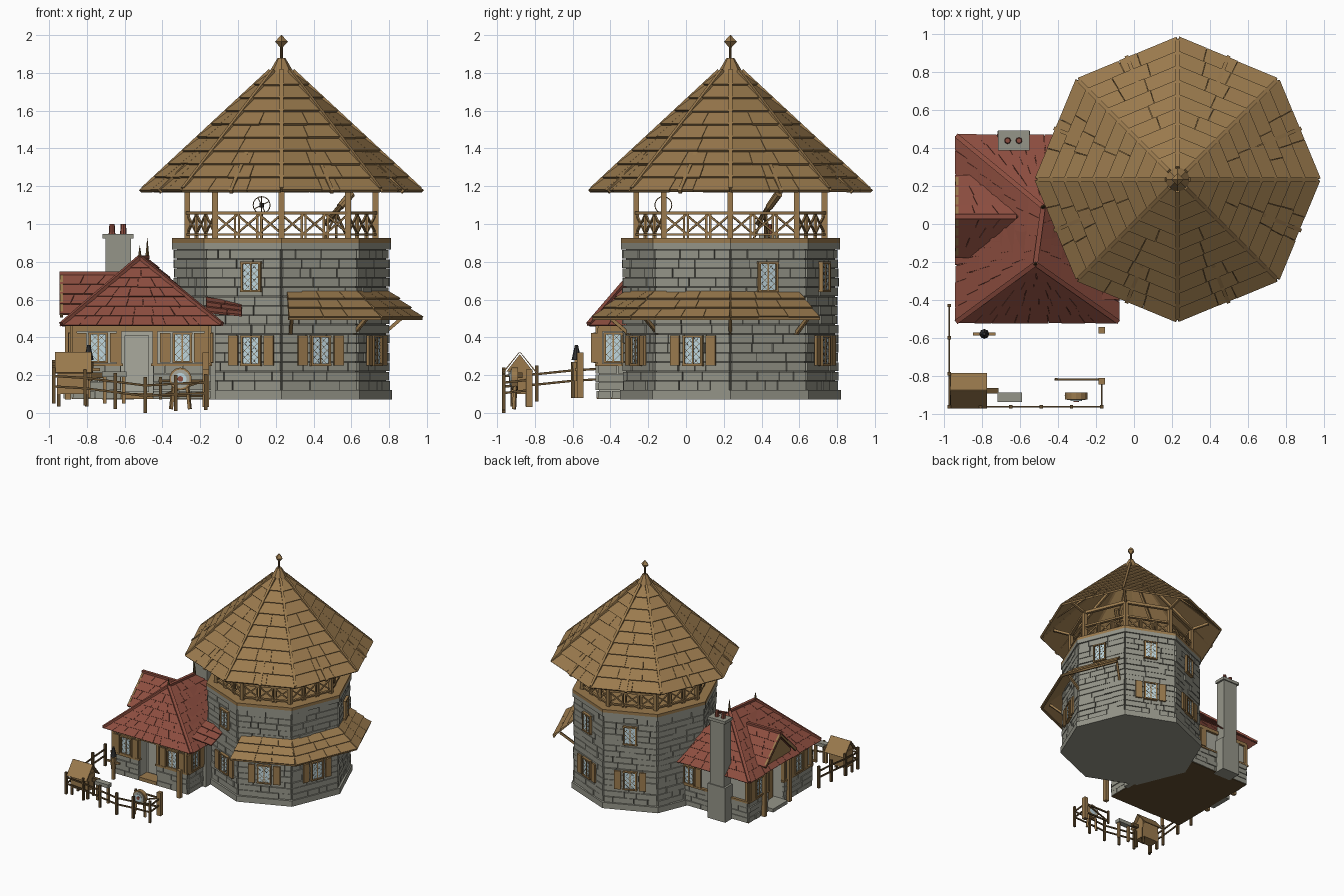
import bpy, bmesh, math, random
from mathutils import Matrix, Vector

if "Cube" in bpy.data.objects:
    bpy.data.objects.remove(bpy.data.objects["Cube"])
random.seed(4)
I = Matrix.Identity(4)
COL = dict(wood=(.325, .195, .075), dark_wood=(.125, .075, .028), stone=(.3, .3, .25), mortar=(.13, .13, .108),
           red_tile=(.265, .075, .05), plaster=(.4, .4, .34), glass=(.52, .68, .74), iron=(.035, .035, .035))
MAT = {}
for k, c in COL.items():
    MAT[k] = bpy.data.materials.new(k)
    MAT[k].diffuse_color = (*c, 1)


class Part:
    """One named object gathered from simple solids."""
    def __init__(self, name):
        self.name, self.bm, self.mats = name, bmesh.new(), []

    def paint(self, faces, mat):
        if mat not in self.mats:
            self.mats.append(mat)
        for f in faces:
            f.material_index = self.mats.index(mat)

    def box(self, c, s, mat, M=I):
        m = M @ Matrix.Translation(c) @ Matrix.Diagonal((*s, 1))
        vs = bmesh.ops.create_cube(self.bm, size=1, matrix=m)['verts']
        self.paint({f for v in vs for f in v.link_faces}, mat)

    def beam(self, a, b, w, mat, h=None, M=I):
        a, b = Vector(a), Vector(b)
        r = (b - a).to_track_quat('X', 'Z').to_matrix().to_4x4()
        self.box((0, 0, 0), ((b - a).length, w, h or w), mat, M @ Matrix.Translation((a + b) / 2) @ r)

    def cone(self, a, b, r1, r2, mat, seg=8):
        a, b = Vector(a), Vector(b)
        r = (b - a).to_track_quat('Z', 'Y').to_matrix().to_4x4()
        m = Matrix.Translation((a + b) / 2) @ r
        vs = bmesh.ops.create_cone(self.bm, cap_ends=True, segments=seg, radius1=r1, radius2=r2,
                                   depth=(b - a).length, matrix=m)['verts']
        self.paint({f for v in vs for f in v.link_faces}, mat)

    def poly(self, pts, mat):
        self.paint([self.bm.faces.new([self.bm.verts.new(p) for p in pts])], mat)

    def slope(self, a, b, c, d, rows, size, mat, th=.016):
        """Shingled roof plane: eave a-b, top d-c."""
        a, b, c, d = map(Vector, (a, b, c, d))
        n = (b - a).cross((c + d) / 2 - a).normalized()
        n = -n if n.z < 0 else n
        self.poly([a, b, c, d] if (c - d).length > .001 else [a, b, c], mat)
        for r in range(rows):
            t0, t1 = r / rows, min(1, (r + 1.15) / rows)
            L = [a.lerp(d, t) for t in (t0, t1)]
            R = [b.lerp(c, t) for t in (t0, t1)]
            w = (R[0] - L[0]).length
            k = max(1, round(w / size))
            cuts = [0] + [(i + random.uniform(-.25, .25)) / k for i in range(1, k)] + [1]
            for s0, s1 in zip(cuts, cuts[1:]):
                g = min(.0012 / max(w, .01), .1 * (s1 - s0))
                s0, s1 = s0 + g, s1 - g
                drop = (L[0] - L[1]) * random.uniform(0, .05)
                q = [L[0].lerp(R[0], s0) + drop, L[0].lerp(R[0], s1) + drop, L[1].lerp(R[1], s1), L[1].lerp(R[1], s0)]
                lo = [self.bm.verts.new(p + n * .001) for p in q]
                hi = [self.bm.verts.new(p + n * h) for p, h in zip(q, (th, th, .004, .004))]
                fs = [self.bm.faces.new(hi), self.bm.faces.new(lo[::-1])]
                fs += [self.bm.faces.new((lo[i], lo[(i + 1) % 4], hi[(i + 1) % 4], hi[i])) for i in range(4)]
                self.paint(fs, mat)

    def stones(self, M, x0, x1, z0, z1, rows, size=.12):
        """Courses of blocks on a wall frame (local -y is outward)."""
        h = (z1 - z0) / rows
        for r in range(rows):
            x = x0
            while x < x1 - .001:
                e = x + size * random.uniform(.5, 1.5)
                e = x1 if e > x1 - size * .4 else e
                o = random.uniform(.006, .016)
                self.box(((x + e) / 2, -o / 2, z0 + (r + .5) * h), (e - x - .004, o + .01, h - .004), 'stone', M)
                x = e

    def window(self, M, x, z, w=.1, h=.15, shut=True, gap=.052):
        W = M @ Matrix.Translation((x, -.014, z))
        self.box((0, 0, 0), (w, .01, h), 'glass', W)
        for s in (-1, 1):
            self.box((s * w / 2, -.004, 0), (.011, .022, h + .011), 'wood', W)
            self.box((0, -.004, s * h / 2), (w + .016, .024, .011), 'wood', W)
            if shut:
                self.box((s * (w / 2 + gap), -.006, 0), (.054, .014, h + .008), 'wood', W)
            for i in range(-4, 5):   # diamond lattice
                k = i * .036
                xa, xb = max(-w / 2, k - h / 2), min(w / 2, k + h / 2)
                if xb - xa > .01:
                    self.beam((s * xa, -.005, k - xa), (s * xb, -.005, k - xb), .0018, 'dark_wood', M=W)
        self.box((0, -.006, 0), (.007, .01, h), 'wood', W)

    def done(self):
        bmesh.ops.recalc_face_normals(self.bm, faces=self.bm.faces)
        me = bpy.data.meshes.new(self.name)
        self.bm.to_mesh(me)
        for m in self.mats:
            me.materials.append(MAT[m])
        bpy.context.collection.objects.link(bpy.data.objects.new(self.name, me))


def frame(x, y, deg):
    return Matrix.Translation((x, y, 0)) @ Matrix.Rotation(math.radians(deg + 90), 4, 'Z')


CX, CY = .23, .235
def ring(r, deg, z):
    a = math.radians(deg)
    return Vector((CX + r * math.cos(a), CY + r * math.sin(a), z))
def oct_frame(deg, r):
    p = ring(r * math.cos(math.pi / 8), deg, 0)
    return frame(p.x, p.y, deg)


# Tower body
p = Part('tower_walls')
p.cone((CX, CY, .075), (CX, CY, .9), .553, .553, 'mortar')
p.cone((CX, CY, .07), (CX, CY, .12), .585, .585, 'stone')
p.cone((CX, CY, .865), (CX, CY, .9), .58, .58, 'stone')
for i in range(8):
    p.stones(oct_frame(22.5 + 45 * i, .555), -.214, .214, .12, .865, 15)
p.done()
p = Part('tower_windows')
for deg, x, z, s in ((-112.5, .05, .33, 1), (-67.5, 0, .33, 1), (-22.5, .01, .33, 1), (67.5, 0, .33, 1), (112.5, 0, .33, 1),
                     (-112.5, .05, .72, 0), (22.5, -.01, .72, 0), (67.5, 0, .72, 0), (112.5, 0, .72, 0)):
    p.window(oct_frame(deg, .567), x, z, shut=s)
p.done()

# Lookout deck, posts and railing
p = Part('lookout_railing')
p.cone((CX, CY, .9), (CX, CY, .925), .58, .58, 'wood')
for i in range(8):
    a, b = ring(.498, 45 * i, 0), ring(.498, 45 * i + 45, 0)
    at = lambda t, z: a.lerp(b, t) + Vector((0, 0, z))
    p.box(at(0, 1.06), (.03, .03, .28), 'wood', I)
    p.beam(at(0, 1.19), ring(.64, 45 * i, 1.24), .02, 'wood')
    p.beam(at(0, 1.19), at(1, 1.19), .025, 'wood')
    p.beam(at(0, 1.058), at(1, 1.058), .026, 'wood', .016)
    p.beam(at(0, .945), at(1, .945), .02, 'wood', .012)
    for j in range(3):
        t, u = j / 3, (j + 1) / 3
        p.beam(at(t, .95), at(u, 1.05), .01, 'wood')
        p.beam(at(t, 1.05), at(u, .95), .01, 'wood')
        if j:
            for o in (-.03, .03):
                p.beam(at(t + o, .925), at(t + o, 1.06), .012, 'wood')
p.done()

# Tower roof with hip ribs and finial
p = Part('tower_roof')
for i in range(8):
    d, e = 45 * i, 45 * i + 45
    p.slope(ring(.74, d, 1.17), ring(.74, e, 1.17), ring(.06, e, 1.8), ring(.06, d, 1.8), 9, .17, 'wood', .018)
    p.beam(ring(.735, d, 1.185), ring(.06, d, 1.812), .02, 'wood', .022)
    p.beam(ring(.7, d + 22.5, 1.17), ring(.08, d + 22.5, 1.74), .02, 'wood', .02)
p.cone((CX, CY, 1.77), (CX, CY, 1.88), .085, .02, 'wood')
p.cone((CX, CY, 1.87), (CX, CY, 1.95), .007, .007, 'dark_wood')
p.cone((CX, CY, 1.93), (CX, CY, 1.965), .002, .034, 'wood', 4)
p.cone((CX, CY, 1.965), (CX, CY, 2.0), .034, .002, 'wood', 4)
p.done()

# Pent roof around three tower sides
p = Part('pent_roof')
for d, t0, t1 in ((-90, .07, 1), (-45, 0, 1), (0, 0, .9)):
    lo, lo2, hi, hi2 = ring(.74, d, .5), ring(.74, d + 45, .5), ring(.56, d, .645), ring(.56, d + 45, .645)
    p.slope(lo.lerp(lo2, t0), lo.lerp(lo2, t1), hi.lerp(hi2, t1), hi.lerp(hi2, t0), 3, .16, 'wood')
    p.beam(lo.lerp(lo2, t0), lo.lerp(lo2, t1), .014, 'wood')
for d in (-85, -45, 0, 40):
    p.beam(ring(.53, d, .41), ring(.67, d, .53), .018, 'wood')
p.done()

# Cottage walls with entrance recesses
p = Part('cottage_walls')
for x0, x1, y0, y1 in ((-.87, -.62, -.46, -.36), (-.45, -.16, -.46, -.36), (-.87, -.16, -.36, -.08),
                       (-.78, -.16, -.08, .13), (-.87, -.16, .13, .39)):
    p.box(((x0 + x1) / 2, (y0 + y1) / 2, .27), (x1 - x0, y1 - y0, .38), 'plaster')
p.box((-.515, -.035, .077), (.73, .87, .008), 'dark_wood')
p.box((-.535, -.42, .09), (.17, .11, .03), 'wood')
p.box((-.85, .025, .09), (.15, .2, .03), 'stone')
p.box((-.785, .025, .25), (.02, .17, .3), 'wood')
p.box((-.535, -.365, .26), (.13, .012, .3), 'plaster')
p.box((-.14, -.2, .3), (.04, .14, .46), 'stone')
FR, LE, BA, RI = frame(-.515, -.46, -90), frame(-.87, -.035, 180), frame(-.515, .39, 90), frame(-.16, -.3, 0)
for M, segs, h in ((FR, ((-.36, -.105), (.065, .36)), .36), (LE, ((-.43, -.165), (.045, .43)), .43),
                   (BA, ((-.36, .36),), .36), (RI, ((-.165, .15),), .165)):
    for a, b in segs:
        p.stones(M, a, b, .075, .25, 4)
        p.box(((a + b) / 2, -.008, .255), (b - a + .02, .03, .015), 'wood', M)
        for x in (a + .01, b - .01):
            p.box((x, -.005, .35), (.025, .03, .2), 'wood', M)
    p.box((0, -.005, .445), (2 * h, .03, .03), 'wood', M)
p.done()
p = Part('cottage_windows')
for M, x in ((FR, -.225), (FR, .22), (LE, -.3), (LE, .24), (BA, -.2), (RI, -.085)):
    p.window(M, x, .345, .09, .15, gap=.045)
p.done()

# Cottage roof: hipped, with a left gable and a small link roof
p = Part('cottage_roof')
e = [(-.935, -.515, .46), (-.085, -.515, .46), (-.085, .465, .46), (-.935, .465, .46)]
r1, r2 = (-.52, -.21, .815), (-.48, .09, .815)
for a, b, c, d in ((0, 1, r1, r1), (1, 2, r2, r1), (2, 3, r2, r2), (3, 0, r1, r2)):
    p.slope(e[a], e[b], c, d, 7, .1, 'red_tile', .01)
for a, b in ((e[0], r1), (e[1], r1), (e[3], r2), (r1, r2), ((-.945, .04, .73), (-.62, .04, .73))):
    p.beam(Vector(a) + Vector((0, 0, .01)), Vector(b) + Vector((0, 0, .01)), .025, 'red_tile', .018)
for y in (-.17, .25):
    p.slope((-.945, y, .52), (-.86, y, .52), (-.61, .04, .73), (-.945, .04, .73), 4, .09, 'red_tile', .01)
    p.beam((-.935, y, .515), (-.935, .04, .725), .016, 'wood', .025)
p.poly([(-.9, -.15, .46), (-.9, .23, .46), (-.9, .23, .52), (-.9, .04, .71), (-.9, -.15, .52)], 'wood')
for y in (-.13, .21):
    p.box((-.9, y, .27), (.03, .03, .4), 'wood')
p.slope((-.17, -.39, .53), (.02, -.39, .51), (.02, -.2, .58), (-.17, -.2, .61), 3, .08, 'red_tile', .012)
for r, h in ((r1, .07), (r2, .11)):
    p.cone(r, Vector(r) + Vector((0, 0, h)), .013, .001, 'dark_wood', 6)
p.done()

# Chimney
p = Part('chimney')
p.box((-.635, .43, .22), (.17, .12, .3), 'stone')
p.box((-.635, .435, .5), (.135, .095, .86), 'stone')
p.box((-.635, .44, .935), (.165, .105, .025), 'stone')
for x in (-.667, -.607):
    p.cone((x, .44, .94), (x, .44, 1.0), .018, .014, 'red_tile')
p.done()

# Yard fence and gate
p = Part('yard_fence')
path = [(-.975, -.43, .09), (-.975, -.6, .08), (-.975, -.79, .06), (-.975, -.965, .05), (-.81, -.965, .04),
        (-.65, -.965, .02), (-.49, -.965, 0), (-.33, -.965, .01), (-.17, -.965, .015), (-.17, -.83, .03)]
for i, q in enumerate(path):
    q = Vector(q)
    p.beam(q, q + Vector((0, 0, .19)), .018, 'dark_wood')
    if i:
        for h in (.09, .145):
            p.beam(Vector(path[i - 1]) + Vector((0, 0, h)), q + Vector((0, 0, h)), .009, 'dark_wood', .012)
for z in (.09, .17):
    p.beam((-.42, -.82, z), (-.17, -.82, z), .012, 'dark_wood')
p.beam((-.41, -.82, .09), (-.18, -.82, .17), .01, 'dark_wood')
p.box((-.41, -.82, .13), (.014, .014, .12), 'dark_wood')
p.box((-.17, -.83, .13), (.035, .035, .2), 'wood')
p.box((-.17, -.56, .2), (.035, .035, .24), 'wood')
p.done()

# Yard furniture: hutch, bench, round target, training dummy
p = Part('yard_furniture')
p.box((-.875, -.88, .17), (.16, .1, .14), 'wood')
for x in (-.95, -.8):
    p.poly([(x, -.95, .22), (x, -.81, .22), (x, -.88, .31)], 'wood')
    for y in (-.92, -.84):
        p.box((x, y, .11), (.018, .018, .15), 'dark_wood')
for y in (-.965, -.795):
    p.slope((-.97, y, .21), (-.775, y, .21), (-.775, -.88, .32), (-.97, -.88, .32), 1, .2, 'wood', .008)
p.box((-.745, -.88, .2), (.06, .03, .03), 'dark_wood')
p.box((-.655, -.915, .205), (.13, .05, .03), 'stone')
for x in (-.05, .05):
    p.beam((-.655 + x, -.915, .05), (-.655 + x, -.915, .19), .02, 'wood')
    p.beam((-.305 + x, -.91, .02), (-.305 + x * .6, -.9, .2), .016, 'wood')
for y, r, m in ((-.925, .06, 'wood'), (-.93, .05, 'plaster'), (-.934, .032, 'glass'), (-.938, .015, 'red_tile')):
    p.cone((-.305, y, .18), (-.305, -.89, .18), r, r, m, 14)
p.beam((-.79, -.58, .08), (-.79, -.58, .3), .02, 'wood')
p.beam((-.85, -.58, .23), (-.73, -.58, .23), .016, 'wood')
p.cone((-.79, -.58, .17), (-.79, -.58, .27), .02, .026, 'wood')
p.cone((-.79, -.58, .28), (-.79, -.58, .36), .026, .008, 'iron')
p.done()

# Lookout instruments: telescope and ringed globe
p = Part('telescope')
p.cone((.46, .38, 1.0), (.54, .44, 1.09), .014, .016, 'dark_wood')
p.cone((.54, .44, 1.09), (.6, .49, 1.16), .02, .022, 'wood')
for x, y in ((.46, .42), (.58, .44), (.52, .36)):
    p.beam((x, y, .925), (.52, .42, 1.06), .012, 'dark_wood')
p.done()
p = Part('ringed_globe')
G = Vector((.125, -.12, 1.1))
p.beam((G.x, G.y, .925), (G.x, G.y, 1.06), .014, 'dark_wood')
for k in range(16):
    u, v = (math.radians(22.5 * j) for j in (k, k + 1))
    for f in (lambda t: (math.cos(t), 0, math.sin(t)), lambda t: (0, math.cos(t), math.sin(t))):
        p.beam(G + .045 * Vector(f(u)), G + .045 * Vector(f(v)), .005, 'dark_wood')
for d in ((.04, 0, .02), (-.02, 0, .04)):
    p.beam(G - Vector(d), G + Vector(d), .005, 'dark_wood')
p.cone(G - Vector((0, 0, .012)), G + Vector((0, 0, .012)), .012, .012, 'iron')
p.done()

for m in bpy.data.materials:
    if m.users and not m.is_grease_pencil:
        m.use_nodes = True
        m.node_tree.nodes["Principled BSDF"].inputs["Base Color"].default_value = m.diffuse_color
